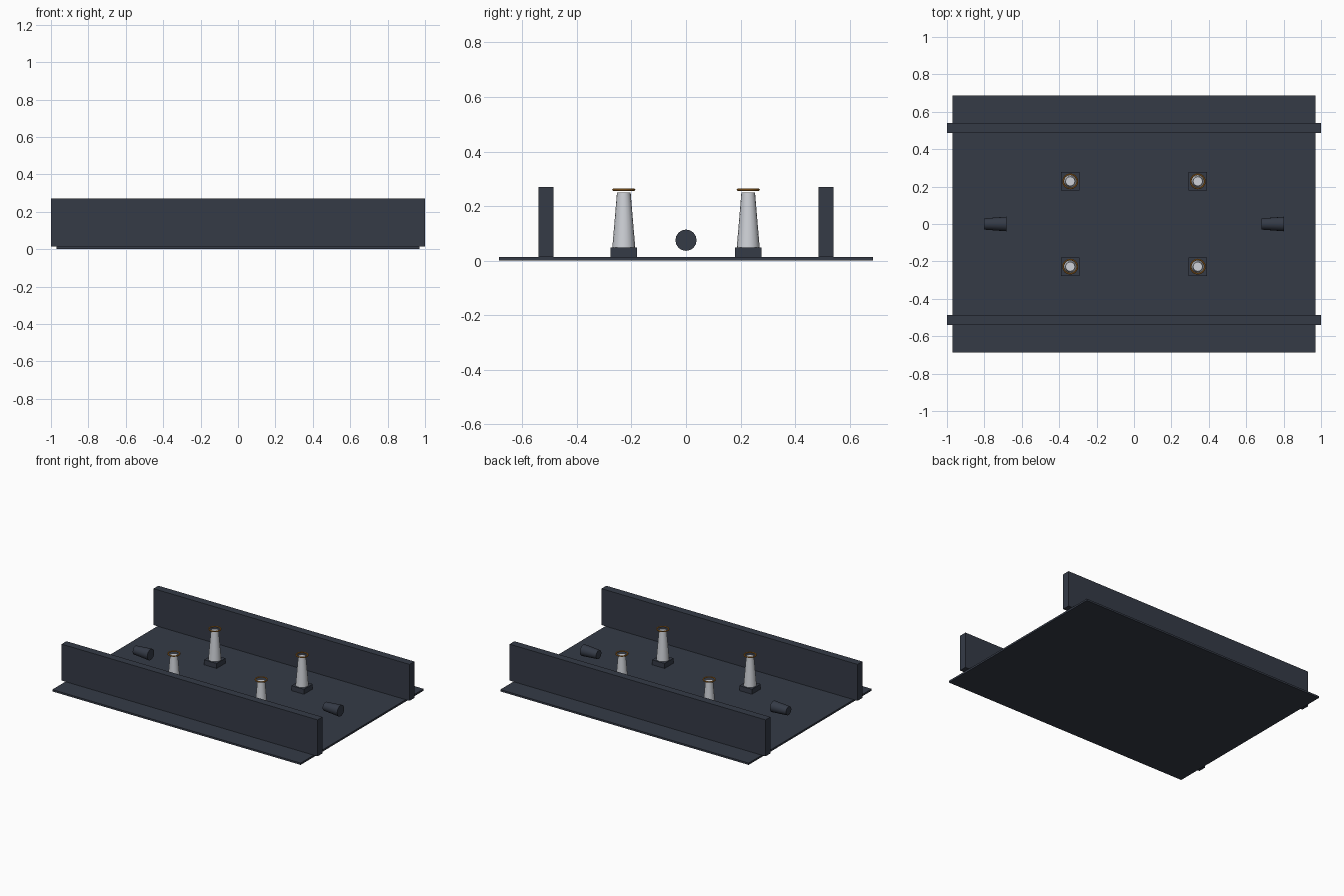
import bpy
import math

if "Cube" in bpy.data.objects:
    bpy.data.objects.remove(bpy.data.objects["Cube"])


def make_material(name, rgb):
    m = bpy.data.materials.new(name)
    m.diffuse_color = (*rgb, 1)
    m.use_nodes = True
    m.node_tree.nodes["Principled BSDF"].inputs["Base Color"].default_value = m.diffuse_color
    return m


slate = make_material("dark slate", (0.035, 0.043, 0.062))
silver = make_material("light grey", (0.62, 0.64, 0.68))
amber = make_material("amber", (0.50, 0.20, 0.025))


def finish(name, mat, smooth=False):
    ob = bpy.context.object
    ob.name = name
    ob.data.materials.append(mat)
    if smooth:
        bpy.ops.object.shade_smooth_by_angle(angle=math.radians(40))
    return ob


def box(name, center, size, mat):
    bpy.ops.mesh.primitive_cube_add(size=1, location=center)
    bpy.context.object.scale = size
    bpy.ops.object.transform_apply(location=False, rotation=False, scale=True)
    return finish(name, mat)


def cone(name, center, r1, r2, depth, mat, rotation=(0, 0, 0)):
    bpy.ops.mesh.primitive_cone_add(vertices=16, radius1=r1, radius2=r2, depth=depth,
                                    location=center, rotation=rotation)
    return finish(name, mat, True)


# Floor plate
box("floor_plate", (0, 0, 0.0065), (1.94, 1.372, 0.013), slate)

# Long side walls
for side, y in (("front", -0.513), ("back", 0.513)):
    box(side + "_wall", (0, y, 0.1415), (2.0, 0.054, 0.257), slate)

# Four tapered posts, each on a square base under a thin ring
for sx in (-1, 1):
    for sy in (-1, 1):
        x, y = 0.341 * sx, 0.228 * sy
        box("post_base", (x, y, 0.030), (0.098, 0.098, 0.036), slate)
        cone("post", (x, y, 0.149), 0.042, 0.025, 0.202, silver)
        bpy.ops.mesh.primitive_torus_add(location=(x, y, 0.260), major_segments=16,
                                         minor_segments=8, major_radius=0.038,
                                         minor_radius=0.0045)
        finish("post_ring", amber, True)

# Horizontal nozzles, both widening toward +x
for x in (-0.742, 0.742):
    cone("nozzle", (x, 0, 0.075), 0.030, 0.039, 0.12, slate, (0, math.pi / 2, 0))
